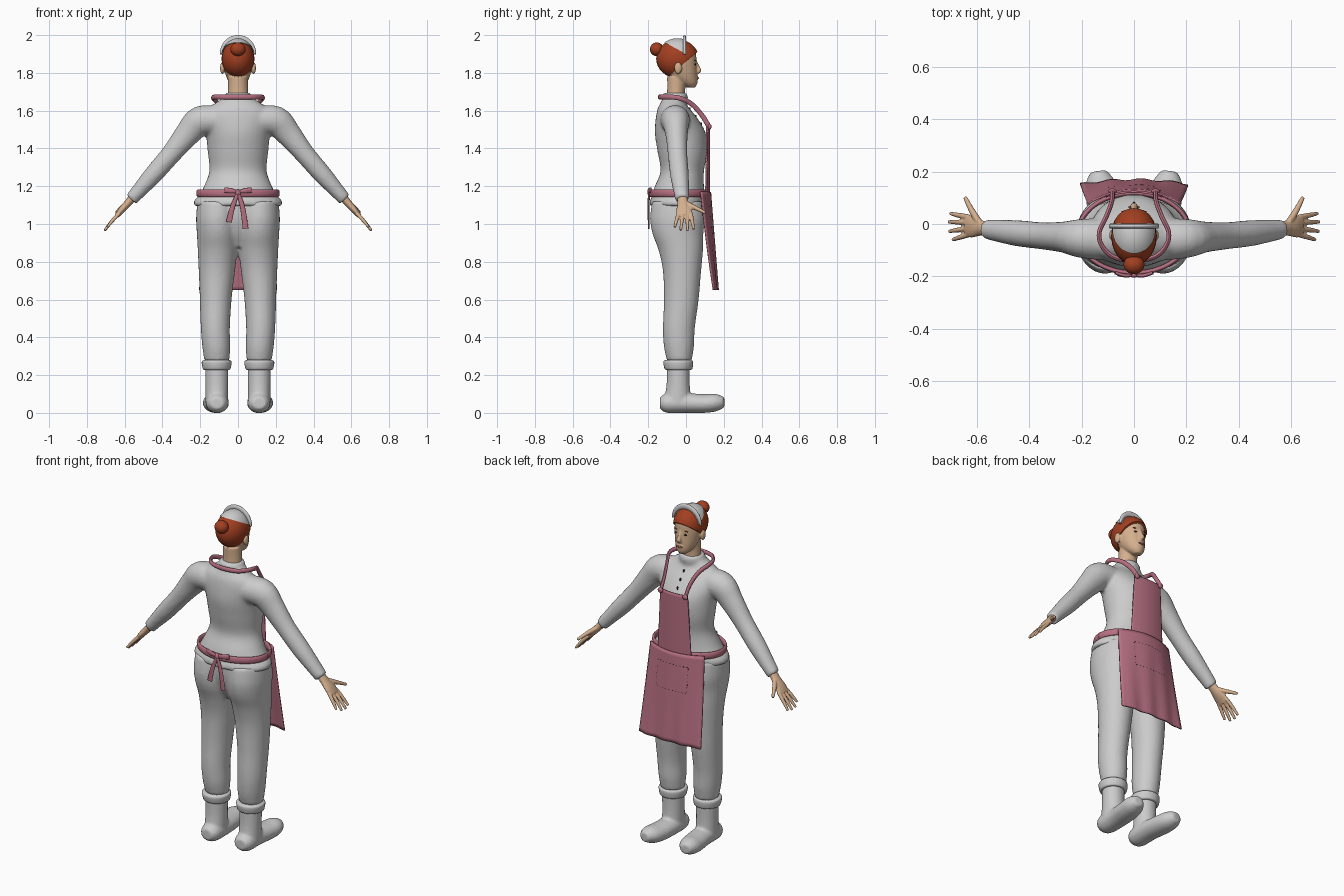
import bpy, bmesh, math
from mathutils import Vector

cube = bpy.data.objects.get("Cube")
if cube:
    bpy.data.objects.remove(cube, do_unlink=True)


def material(name, rgb):
    m = bpy.data.materials.new(name)
    m.use_nodes = True
    m.diffuse_color = (*rgb, 1)
    m.node_tree.nodes["Principled BSDF"].inputs["Base Color"].default_value = (*rgb, 1)
    return m


GREY = material("light grey cloth", (0.6, 0.6, 0.6))
PINK = material("dusty pink cloth", (0.47, 0.16, 0.22))
SKIN = material("skin", (0.66, 0.43, 0.27))
HAIR = material("auburn hair", (0.36, 0.05, 0.015))
DARK = material("dark thread", (0.03, 0.025, 0.025))
LIPS = material("lips", (0.42, 0.16, 0.12))
X, Y, Z = Vector((1, 0, 0)), Vector((0, 1, 0)), Vector((0, 0, 1))


def spline(p, steps=4):
    """Smooth curve through rows of numbers."""
    out = []
    for i in range(len(p) - 1):
        a, b, c, d = p[max(i - 1, 0)], p[i], p[i + 1], p[min(i + 2, len(p) - 1)]
        for k in range(steps):
            t = k / steps
            out.append([(2 * q + (r - o) * t + (2 * o - 5 * q + 4 * r - s) * t * t
                         + (3 * q - o - 3 * r + s) * t ** 3) / 2
                        for o, q, r, s in zip(a, b, c, d)])
    return out + [list(p[-1])]


def tube(bm, pts, ref=Y, flat=False, sides=20):
    """Elliptic sweep; each row is x, y, z, radius across, radius along ref."""
    pts = spline(pts)
    rings = []
    for i, (x, y, z, a, b) in enumerate(pts):
        nxt, prv = pts[min(i + 1, len(pts) - 1)], pts[max(i - 1, 0)]
        t = Z if flat else (Vector(nxt[:3]) - Vector(prv[:3])).normalized()
        v = (ref - t * ref.dot(t)).normalized()
        u = v.cross(t)
        rings.append([bm.verts.new(Vector((x, y, z)) + u * a * math.cos(w) + v * b * math.sin(w))
                      for w in (math.tau * k / sides for k in range(sides))])
    for r, s in zip(rings, rings[1:]):
        for k in range(sides):
            bm.faces.new((r[k], r[(k + 1) % sides], s[(k + 1) % sides], s[k]))
    bm.faces.new(rings[0])
    bm.faces.new(rings[-1])


def stack(bm, rows):
    """Horizontal rings; each row is height, half width, back y, front y, centre x."""
    full = [(*r, 0)[:5] for r in rows]
    tube(bm, [(c, (p + q) / 2, z, w, (q - p) / 2) for z, w, p, q, c in full], flat=True, sides=32)


def blob(bm, centre, radii):
    vs = bmesh.ops.create_uvsphere(bm, u_segments=24, v_segments=16, radius=1)["verts"]
    bmesh.ops.scale(bm, vec=radii, verts=vs)
    bmesh.ops.translate(bm, vec=centre, verts=vs)


def box(bm, centre, size):
    vs = bmesh.ops.create_cube(bm, size=1)["verts"]
    bmesh.ops.scale(bm, vec=size, verts=vs)
    bmesh.ops.translate(bm, vec=centre, verts=vs)


def mirror(bm):
    dup = bmesh.ops.duplicate(bm, geom=bm.verts[:] + bm.edges[:] + bm.faces[:])["geom"]
    bmesh.ops.scale(bm, vec=(-1, 1, 1), verts=[g for g in dup if isinstance(g, bmesh.types.BMVert)])


def cut(bm, co, no):
    """Drop everything behind a plane and cap the opening."""
    bmesh.ops.bisect_plane(bm, geom=bm.verts[:] + bm.edges[:] + bm.faces[:],
                           plane_co=co, plane_no=no, clear_inner=True)
    bmesh.ops.holes_fill(bm, edges=[e for e in bm.edges if e.is_boundary])


def finish(name, bm, mat, voxel=0, soften=0, thick=0):
    bmesh.ops.recalc_face_normals(bm, faces=bm.faces[:])
    me = bpy.data.meshes.new(name)
    bm.to_mesh(me)
    bm.free()
    me.materials.append(mat)
    me.shade_smooth()
    ob = bpy.data.objects.new(name, me)
    bpy.context.collection.objects.link(ob)
    if voxel:
        m = ob.modifiers.new("blend", 'REMESH')
        m.mode, m.voxel_size, m.use_smooth_shade = 'VOXEL', voxel, True
        m = ob.modifiers.new("soften", 'SMOOTH')
        m.factor, m.iterations = 0.5, soften
    if thick:
        ob.modifiers.new("thickness", 'SOLIDIFY').thickness = thick
    else:
        bpy.context.view_layer.objects.active = ob
        bpy.ops.object.select_all(action='DESELECT')
        ob.select_set(True)
        if not voxel:
            bpy.ops.object.shade_smooth_by_angle(angle=math.radians(40))
    return ob


def front_of(ob, x, z):
    """Foremost y of a finished part at the given x and z."""
    ev = ob.evaluated_get(bpy.context.evaluated_depsgraph_get())
    hit, loc, _, _ = ev.ray_cast(Vector((x, 1, z)), -Y)
    return loc.y if hit else 0.05


# Sweater: sleeves, body, hem and collar
bm = bmesh.new()
tube(bm, [(.1, -.06, 1.55, .075, .08), (.2, -.055, 1.545, .08, .075), (.265, -.05, 1.48, .068, .06),
          (.35, -.045, 1.375, .054, .052), (.445, -.035, 1.265, .05, .05),
          (.525, -.025, 1.175, .04, .042), (.565, -.02, 1.13, .036, .037)])
mirror(bm)
stack(bm, [(1.1, .222, -.185, .095), (1.15, .205, -.18, .1), (1.2, .18, -.165, .095),
           (1.28, .152, -.135, .095), (1.38, .16, -.15, .112), (1.48, .17, -.165, .105),
           (1.56, .185, -.16, .06), (1.61, .16, -.15, .02), (1.64, .12, -.135, 0), (1.67, .075, -.12, 0)])
stack(bm, [(1.095, .232, -.192, .1), (1.12, .234, -.192, .1), (1.145, .215, -.18, .1)])
stack(bm, [(1.64, .07, -.12, .005), (1.67, .074, -.126, .01), (1.695, .066, -.118, .004)])
sweater = finish("sweater", bm, GREY, .01, 5)

# Trousers
bm = bmesh.new()
stack(bm, [(1.12, .11, -.18, .09, .105), (1.03, .112, -.19, .1, .11), (.95, .11, -.178, .092, .108),
           (.86, .105, -.145, .09, .108), (.75, .096, -.122, .08, .112), (.6, .084, -.117, .067, .118),
           (.45, .077, -.122, .047, .12), (.35, .074, -.117, .042, .115), (.275, .066, -.1, .03, .112)])
mirror(bm)
stack(bm, [(1.12, .2, -.17, .085), (1.03, .2, -.165, .09), (.95, .17, -.14, .08), (.88, .1, -.1, .06)])
finish("trousers", bm, GREY, .01, 5)

# Boots with rolled cuffs
bm = bmesh.new()
stack(bm, [(.29, .062, -.1, .022, .113), (.15, .06, -.103, .02, .112), (.05, .06, -.12, .03, .112)])
tube(bm, [(.112, -.138, .052, .035, .03), (.111, -.1, .052, .058, .052), (.11, 0, .052, .062, .052),
          (.12, .1, .05, .064, .05), (.13, .16, .055, .056, .046), (.136, .202, .055, .03, .028)], ref=Z)
mirror(bm)
finish("boots", bm, GREY, .008, 4)
bm = bmesh.new()
stack(bm, [(.228, .066, -.105, .025, .113), (.235, .074, -.114, .034, .113),
           (.27, .079, -.12, .038, .113), (.28, .068, -.108, .028, .113)])
mirror(bm)
finish("boot_cuffs", bm, GREY)

# Hands
bm = bmesh.new()
tube(bm, [(.55, -.02, 1.15, .022, .026), (.585, -.015, 1.108, .02, .03),
          (.615, -.01, 1.075, .018, .042), (.64, -.008, 1.045, .013, .04)])
for base, tip, reach in ((-.04, -.06, .8), (-.017, -.028, .98), (.006, .008, 1), (.026, .04, .92)):
    tube(bm, [(.63, base, 1.055, .011, .011),
              (.63 + .04 * reach, (base + tip) / 2, 1.055 - .043 * reach, .01, .01),
              (.63 + .077 * reach, tip, 1.055 - .09 * reach, .007, .007)], sides=10)
tube(bm, [(.59, .005, 1.105, .014, .016), (.618, .05, 1.085, .012, .012), (.645, .102, 1.06, .008, .008)],
     ref=Z, sides=10)
mirror(bm)
finish("hands", bm, SKIN, .004, 2)

# Head with neck, nose and ears
bm = bmesh.new()
blob(bm, (.083, -.042, 1.825), (.012, .02, .032))
mirror(bm)
stack(bm, [(1.64, .06, -.11, 0), (1.7, .054, -.1, -.005), (1.78, .052, -.1, 0)])
stack(bm, [(1.722, .02, .01, .048), (1.745, .044, -.04, .06), (1.78, .062, -.08, .06),
           (1.82, .072, -.11, .058), (1.86, .077, -.13, .056), (1.91, .075, -.14, .05),
           (1.95, .055, -.1, .02), (1.965, .02, -.06, -.02)])
tube(bm, [(0, .05, 1.862, .008, .008), (0, .063, 1.83, .01, .01), (0, .069, 1.812, .015, .012),
          (0, .055, 1.798, .012, .008)], sides=12)
blob(bm, (0, .054, 1.773), (.022, .012, .013))
head = finish("head", bm, SKIN, .005, 4)

# Eyes, brows and lips
for name, mat, x, z, size in (("eyes", DARK, .03, 1.845, (.011, .004, .005)),
                              ("brows", HAIR, .031, 1.866, (.017, .004, .003)),
                              ("mouth", LIPS, .006, 1.773, (.017, .004, .005))):
    bm = bmesh.new()
    blob(bm, (x, front_of(head, x, z), z), size)
    mirror(bm)
    finish(name, bm, mat)

# Hair and bun
bm = bmesh.new()
blob(bm, (0, -.045, 1.875), (.087, .113, .102))
cut(bm, (0, .06, 1.91), (0, -.135, .16))
blob(bm, (0, -.155, 1.925), (.04, .036, .036))
finish("hair", bm, HAIR)

# Head scarf with upright band
bm = bmesh.new()
blob(bm, (0, -.045, 1.877), (.09, .115, .106))
cut(bm, (0, -.005, 1.9), -Y)
cut(bm, (0, 0, 1.9), (0, .055, .1))
finish("head_scarf", bm, GREY)
bm = bmesh.new()
arch = [math.radians(d) for d in range(5, 180, 10)]
tube(bm, [(.091 * math.cos(a), -.008, 1.89 + .093 * math.sin(a), .004 + .013 * math.sin(a), .009)
          for a in arch])
finish("head_band", bm, GREY)


# Apron skirt and bib
def skirt_y(x, z):
    t = (1.17 - z) / .52
    return .125 + .038 * t - (.06 - .045 * t) * (x / .19) ** 2 + .004 * t * math.sin(x * 55)


def bib_y(x, z):
    return .127 - 1.5 * x * x


for name, low, high, wide, narrow, depth in (("apron_skirt", .65, 1.17, .205, .175, skirt_y),
                                             ("apron_bib", 1.16, 1.52, .11, .09, bib_y)):
    bm = bmesh.new()
    n = 24
    vs = bmesh.ops.create_grid(bm, x_segments=n, y_segments=n, size=1)["verts"]
    for v in vs:
        t = (v.co.y + 1) / 2
        z = low + (high - low) * t
        x = v.co.x * (wide + (narrow - wide) * t)
        v.co = (x, depth(x, z), z)
    finish(name, bm, PINK, thick=.008)

# Pocket stitching
bm = bmesh.new()
for i in range(10):
    for z in (.95, 1.1):
        x = -.09 + .02 * i
        box(bm, (x, skirt_y(x, z) + .005, z), (.013, .006, .004))
for i in range(8):
    for x in (-.1, .1):
        z = .96 + .0186 * i
        box(bm, (x, skirt_y(x, z) + .005, z), (.004, .006, .012))
finish("pocket_stitching", bm, DARK)

# Collar placket buttons
bm = bmesh.new()
for z in (1.53, 1.57, 1.61):
    box(bm, (0, front_of(sweater, 0, z), z), (.008, .008, .016))
finish("placket_buttons", bm, DARK)

# Neck strap
bm = bmesh.new()
half = [(.082, .125, 1.51), (.085, .085, 1.575), (.105, .03, 1.635), (.132, -.03, 1.665),
        (.124, -.08, 1.672), (.08, -.125, 1.672)]
path = half + [(0, -.14, 1.672)] + [(-x, y, z) for x, y, z in reversed(half)]
tube(bm, [(*p, .009, .013) for p in path], ref=Z, sides=12)
for side in (-1, 1):
    blob(bm, (side * .082, .125, 1.515), (.016, .01, .016))
finish("neck_strap", bm, PINK)

# Waistband and back bow
bm = bmesh.new()
turn = [math.radians(15 * k) for k in range(25)]
tube(bm, [(.212 * math.cos(a), -.035 + .152 * math.sin(a), 1.163, .009, .02) for a in turn], ref=Z)
finish("waistband", bm, PINK)
bm = bmesh.new()
tube(bm, [(0, -.193, 1.168, .005, .006), (.035, -.197, 1.176, .013, .007), (.072, -.186, 1.18, .014, .006)])
mirror(bm)
blob(bm, (0, -.195, 1.166), (.016, .01, .016))
for x, z in ((-.048, 1.01), (.04, .975)):
    tube(bm, [(0, -.195, 1.165, .008, .006), (x * .6, -.199, 1.09, .013, .005), (x, -.197, z, .015, .004)])
finish("back_bow", bm, PINK)
